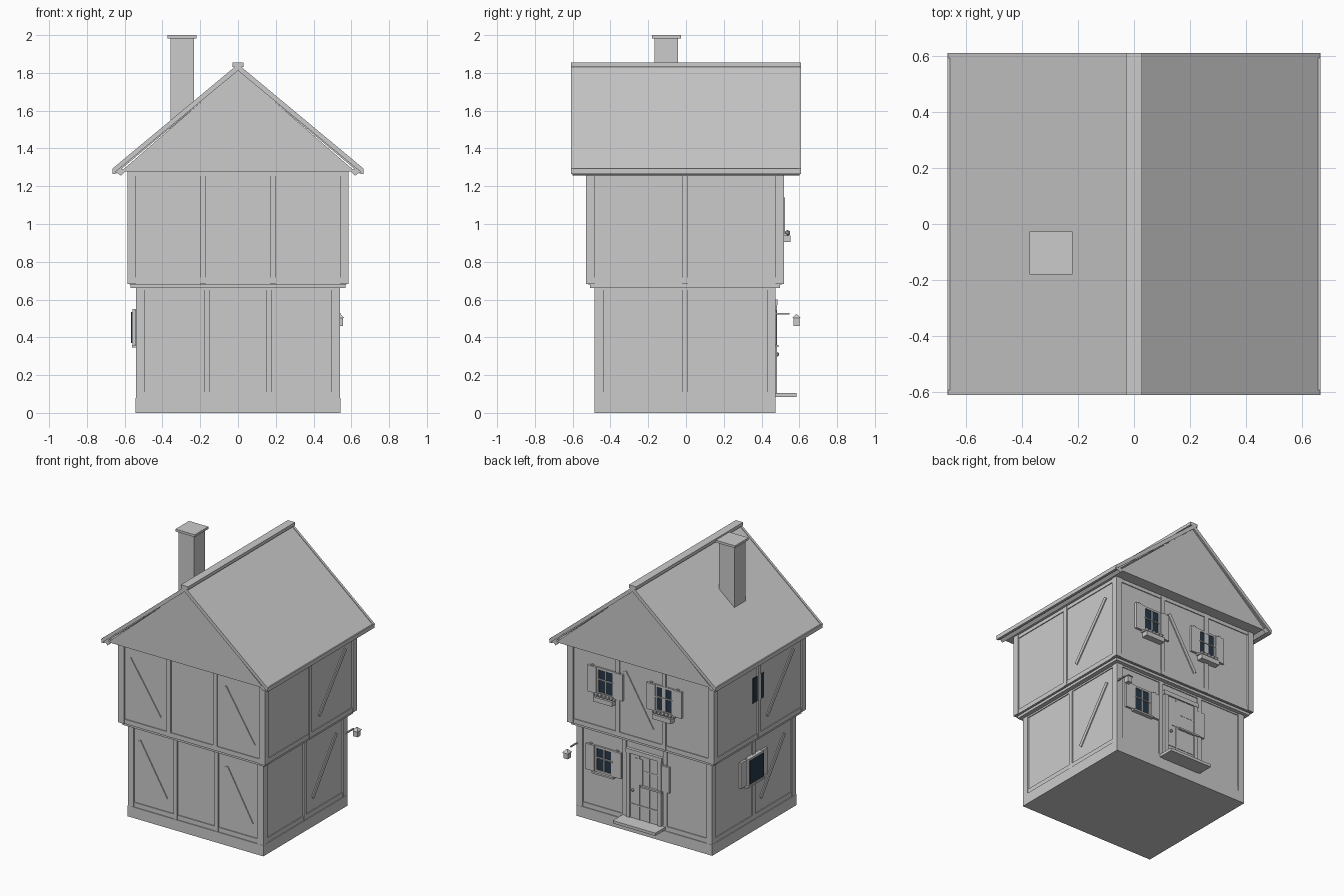
import bpy, bmesh, math
from mathutils import Vector

if "Cube" in bpy.data.objects:
    bpy.data.objects.remove(bpy.data.objects["Cube"])


def material(name, rgb):
    m = bpy.data.materials.new(name)
    m.diffuse_color = (*rgb, 1)
    m.use_nodes = True
    m.node_tree.nodes["Principled BSDF"].inputs["Base Color"].default_value = m.diffuse_color
    return m


GREY = material("plain_grey", (0.6, 0.6, 0.6))
GLASS = material("dark_blue_glass", (0.02, 0.04, 0.065))
YC = -0.005  # depth centre of the walls


def finish(name, bm, mat):
    bmesh.ops.recalc_face_normals(bm, faces=bm.faces[:])
    me = bpy.data.meshes.new(name)
    bm.to_mesh(me)
    bm.free()
    me.materials.append(mat)
    ob = bpy.data.objects.new(name, me)
    bpy.context.collection.objects.link(ob)
    return ob


def prism(name, a, b, mat=GREY):
    """Solid between two matching outlines."""
    bm = bmesh.new()
    va, vb = [bm.verts.new(p) for p in a], [bm.verts.new(p) for p in b]
    n = len(a)
    bm.faces.new(va)
    bm.faces.new(vb[::-1])
    for i in range(n):
        bm.faces.new((va[i], vb[i], vb[(i + 1) % n], va[(i + 1) % n]))
    return finish(name, bm, mat)


def box(name, x, y, z, mat=GREY):
    ring = [(x[0], y[0]), (x[1], y[0]), (x[1], y[1]), (x[0], y[1])]
    return prism(name, [(p, q, z[0]) for p, q in ring], [(p, q, z[1]) for p, q in ring], mat)


class Wall:
    """Places flat parts on one side: u along the wall, z up, d outwards."""

    def __init__(self, side, hx, hy):
        self.side, self.hx, self.hy = side, hx, hy

    def at(self, u, d, z):
        return {"front": (u, YC - self.hy - d, z), "back": (u, YC + self.hy + d, z),
                "left": (-self.hx - d, u, z), "right": (self.hx + d, u, z)}[self.side]

    def plate(self, name, pts, d0, d1, mat=GREY):
        return prism(name, [self.at(u, d0, z) for u, z in pts],
                     [self.at(u, d1, z) for u, z in pts], mat)

    def rect(self, name, u0, u1, z0, z1, d0, d1, mat=GREY):
        return self.plate(name, [(u0, z0), (u1, z0), (u1, z1), (u0, z1)], d0, d1, mat)

    def brace(self, a, b, w=0.026):
        a, b = Vector(a), Vector(b)
        t = (b - a).normalized()
        n = Vector((-t.y, t.x)) * w / 2
        self.plate("diagonal_brace", [a + n, b + n, b - n, a - n], -0.01, 0.007)

    def window(self, u, z0, z1, flowers=False, glass=True):
        w = 0.07
        if glass:
            self.rect("window_glass", u - w, u + w, z0, z1, -0.01, 0.004, GLASS)
            for s in (-1, 1):
                c = u + s * (w - 0.006)
                self.rect("window_frame", c - 0.007, c + 0.007, z0, z1, 0, 0.011)
            for z in (z0 + 0.006, z1 - 0.006):
                self.rect("window_frame", u - w, u + w, z - 0.007, z + 0.007, 0, 0.011)
            self.rect("window_mullion", u - 0.004, u + 0.004, z0, z1, 0, 0.009)
        zm = (z0 + z1) / 2 + 0.01
        self.rect("window_bar", u - w, u + w, zm - 0.004, zm + 0.004, 0, 0.014)
        for s in (-1, 1):
            a, b = sorted((u + s * (w + 0.002), u + s * (w + 0.07)))
            self.rect("shutter", a, b, z0, z1, 0, 0.016)
            self.rect("shutter_hinge", (a + b) / 2 - 0.008, (a + b) / 2 + 0.008, z1, z1 + 0.01, 0, 0.012)
        self.rect("window_sill", u - w - 0.015, u + w + 0.015, z0 - 0.012, z0, 0, 0.028)
        if flowers:
            self.rect("flower_box", u - 0.075, u + 0.075, z0 - 0.045, z0 - 0.012, 0, 0.045)
            for i in range(5):
                bm = bmesh.new()
                bmesh.ops.create_icosphere(bm, subdivisions=1, radius=0.016)
                bmesh.ops.translate(bm, verts=bm.verts[:],
                                    vec=self.at(u - 0.06 + i * 0.03, 0.03, z0 + 0.003))
                finish("flower", bm, GREY)


# plinth, storey cores and jetty beam
box("plinth", (-0.542, 0.542), (YC - 0.48, YC + 0.48), (0, 0.078))
box("ground_wall", (-0.53, 0.53), (YC - 0.468, YC + 0.468), (0.07, 0.67))
box("upper_wall", (-0.575, 0.575), (YC - 0.513, YC + 0.513), (0.68, 1.285))
box("jetty_beam", (-0.568, 0.568), (YC - 0.503, YC + 0.503), (0.662, 0.685))

# timber framing: corner posts, rails and wall posts on both storeys
walls = {}
for floor, hx, hy, z0, z1, px in (("ground", 0.53, 0.468, 0.078, 0.665, 0.163),
                                  ("upper", 0.575, 0.513, 0.683, 1.285, 0.185)):
    for sx in (-1, 1):
        for sy in (-1, 1):
            x = sorted((sx * (hx + 0.011), sx * (hx - 0.035)))
            y = sorted((YC + sy * (hy + 0.011), YC + sy * (hy - 0.035)))
            box("corner_post", x, y, (z0, z1))
    for side in ("front", "back", "left", "right"):
        w = walls[floor, side] = Wall(side, hx, hy)
        long = side in ("front", "back")
        half, c = (hx, 0) if long else (hy, YC)
        w.rect("bottom_rail", c - half, c + half, z0, z0 + 0.033, -0.01, 0.006)
        w.rect("top_rail", c - half, c + half, z1 - 0.032 if floor == "upper" else 0.65, z1, -0.01, 0.006)
        for u in ((-px, px) if long else (YC,)):
            w.rect("wall_post", u - 0.015, u + 0.015, z0, z1, -0.01, 0.009)

# diagonal braces
walls["upper", "front"].brace((-0.5, 1.165), (-0.26, 0.8))
walls["upper", "front"].brace((0.26, 1.165), (0.49, 0.8))
walls["ground", "front"].brace((-0.455, 0.565), (-0.24, 0.2))
walls["ground", "front"].brace((0.24, 0.565), (0.445, 0.2))
walls["upper", "back"].brace((0.13, 1.165), (-0.09, 0.8))
for s, side in ((1, "right"), (-1, "left")):
    walls["upper", side].brace((s * 0.4, 1.17), (s * 0.1, 0.8))
    walls["ground", side].brace((s * 0.36, 0.565), (s * 0.09, 0.2))

# windows on the back wall
for u in (0.28, -0.19):
    walls["upper", "back"].window(u, 0.95, 1.14, flowers=True)
gb = walls["ground", "back"]
gb.window(0.325, 0.36, 0.545)

# windows on the left wall
ul = walls["upper", "left"]
ul.rect("side_window_glass", -0.065, 0.065, 0.95, 1.13, -0.01, 0.004, GLASS)
gl = walls["ground", "left"]
gl.rect("side_window_frame", -0.085, 0.08, 0.355, 0.55, 0, 0.028)
gl.rect("side_window_glass", -0.08, 0.075, 0.37, 0.535, 0.028, 0.036, GLASS)
gl.rect("side_window_sill", -0.1, 0.1, 0.345, 0.358, 0, 0.03)
for a in (-0.15, 0.085):
    gl.rect("side_shutter", a, a + 0.065, 0.36, 0.545, 0, 0.016)

# door with frame, planks, knob, shuttered hatch and step
gb.rect("door", -0.115, 0.115, 0.1, 0.57, 0, 0.012)
for s in (-1, 1):
    gb.rect("door_jamb", s * 0.125 - 0.014, s * 0.125 + 0.014, 0.1, 0.6, 0, 0.02)
gb.rect("door_lintel", -0.145, 0.145, 0.57, 0.6, 0, 0.022)
for u in (-0.04, 0.04):
    gb.rect("door_batten", u - 0.004, u + 0.004, 0.1, 0.57, 0, 0.015)
gb.rect("door_rail", -0.11, 0.11, 0.2, 0.21, 0, 0.016)
gb.window(-0.06, 0.36, 0.545, glass=False)
bm = bmesh.new()
bmesh.ops.create_icosphere(bm, subdivisions=1, radius=0.012)
bmesh.ops.translate(bm, verts=bm.verts[:], vec=gb.at(0.088, 0.02, 0.31))
finish("door_knob", bm, GREY)
box("door_step", (-0.165, 0.175), (0.46, 0.585), (0.085, 0.105))

# lantern and its bracket
box("lantern_bracket", (0.533, 0.543), (0.46, 0.548), (0.522, 0.53))
box("lantern_body", (0.522, 0.556), (0.568, 0.602), (0.46, 0.502))
ring = [(-1, -1), (1, -1), (1, 1), (-1, 1)]
prism("lantern_roof", [(0.539 + a * 0.024, 0.585 + b * 0.024, 0.502) for a, b in ring],
      [(0.539 + a * 0.004, 0.585 + b * 0.004, 0.522) for a, b in ring])

# roof: closed gable body, two slabs, barge boards, eave beams and ridge cap
tri = [(-0.62, 1.278), (0.62, 1.278), (0, 1.815)]
prism("gable_body", [(x, -0.597, z) for x, z in tri], [(x, 0.597, z) for x, z in tri])
for s in (-1, 1):
    slab = [(0, 1.842), (s * 0.66, 1.292), (s * 0.645, 1.268), (0, 1.81)]
    prism("roof_slope", [(s2, -0.6, z) for s2, z in slab], [(s2, 0.6, z) for s2, z in slab])
    edge = [(0, 1.846), (s * 0.665, 1.293), (s * 0.662, 1.265), (0, 1.812)]
    for y in (-0.61, 0.592):
        prism("barge_board", [(p, y, z) for p, z in edge], [(p, y + 0.018, z) for p, z in edge])
    gutter = [(s * 0.665, 1.295), (s * 0.665, 1.266), (s * 0.648, 1.266), (s * 0.648, 1.295)]
    prism("eave_board", [(p, -0.605, z) for p, z in gutter], [(p, 0.605, z) for p, z in gutter])
    beam = [(s * 0.595, 1.28), (s * 0.62, 1.256), (s * 0.645, 1.275), (s * 0.62, 1.295)]
    prism("eave_beam", [(p, -0.6, z) for p, z in beam], [(p, 0.6, z) for p, z in beam])
box("ridge_cap", (-0.029, 0.029), (-0.61, 0.61), (1.832, 1.855))

# chimney
box("chimney", (-0.357, -0.233), (-0.168, -0.042), (1.4, 1.988))
box("chimney_cap", (-0.373, -0.219), (-0.18, -0.026), (1.983, 2.0))
